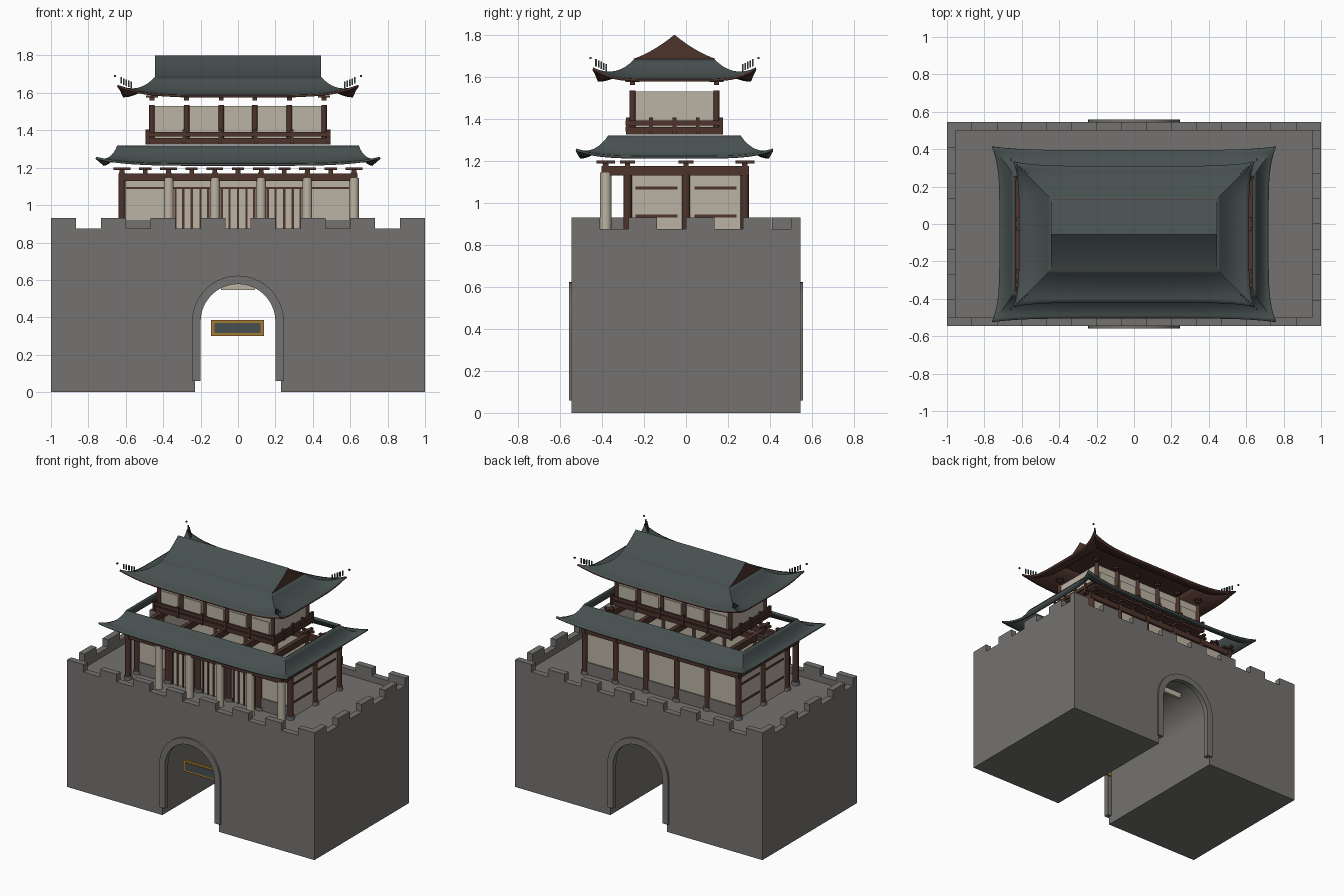
import bpy, bmesh, math
from mathutils import Vector

old = bpy.data.objects.get("Cube")
if old:
    bpy.data.objects.remove(old, do_unlink=True)


def material(name, r, g, b):
    m = bpy.data.materials.new(name)
    m.use_nodes = True
    m.diffuse_color = (r, g, b, 1)
    bsdf = next(n for n in m.node_tree.nodes if n.type == 'BSDF_PRINCIPLED')
    bsdf.inputs["Base Color"].default_value = (r, g, b, 1)
    bsdf.inputs["Roughness"].default_value = 0.9
    return m


STONE = material("grey stone", 0.175, 0.17, 0.16)
PLASTER = material("beige plaster", 0.5, 0.45, 0.37)
WOOD = material("dark red wood", 0.075, 0.034, 0.025)
TILE = material("slate tile", 0.062, 0.08, 0.08)
GOLD = material("gold frame", 0.36, 0.19, 0.035)

MID = -0.055          # centre line of the roofs and upper floor
FLOOR = 0.83          # walkway level


def finish(name, bm, mats, smooth=False):
    mesh = bpy.data.meshes.new(name)
    bm.to_mesh(mesh)
    bm.free()
    for m in mats:
        mesh.materials.append(m)
    ob = bpy.data.objects.new(name, mesh)
    bpy.context.collection.objects.link(ob)
    if smooth:
        bpy.ops.object.select_all(action='DESELECT')
        ob.select_set(True)
        bpy.context.view_layer.objects.active = ob
        bpy.ops.object.shade_smooth_by_angle(angle=math.radians(35))
    return ob


def boxes(name, mat, items):
    """Each item is x0, x1, y0, y1, z0, z1."""
    bm = bmesh.new()
    for x0, x1, y0, y1, z0, z1 in items:
        vs = bmesh.ops.create_cube(bm, size=1)["verts"]
        for v in vs:
            v.co = (x0 + (v.co.x + .5) * (x1 - x0), y0 + (v.co.y + .5) * (y1 - y0),
                    z0 + (v.co.z + .5) * (z1 - z0))
    return finish(name, bm, [mat])


def block(x, y, w, d, z0, z1):
    return (x - w / 2, x + w / 2, y - d / 2, y + d / 2, z0, z1)


def columns(name, mat, spots, r, z0, z1):
    bm = bmesh.new()
    for x, y in spots:
        vs = bmesh.ops.create_cone(bm, cap_ends=True, segments=14, radius1=r, radius2=r,
                                   depth=z1 - z0)["verts"]
        bmesh.ops.translate(bm, verts=vs, vec=(x, y, (z0 + z1) / 2))
    return finish(name, bm, [mat], True)


def prism(name, mats, outline, axis, a, b):
    """Extrude an outline of (u, z) points along x or y."""
    bm = bmesh.new()
    place = (lambda u, z: (a, u, z)) if axis == 'x' else (lambda u, z: (u, a, z))
    face = bm.faces.new([bm.verts.new(place(u, z)) for u, z in outline])
    ext = bmesh.ops.extrude_face_region(bm, geom=[face])
    step = Vector((b - a, 0, 0)) if axis == 'x' else Vector((0, b - a, 0))
    bmesh.ops.translate(bm, vec=step, verts=[e for e in ext["geom"] if isinstance(e, bmesh.types.BMVert)])
    bmesh.ops.recalc_face_normals(bm, faces=bm.faces)
    if len(mats) > 1:       # ends and underside take the second colour
        for f in bm.faces:
            f.material_index = int(abs(f.normal.x) > 0.9 or f.normal.z < -0.5)
    return finish(name, bm, mats, True)


def arch(r, foot, spring=0.378, n=20):
    arc = [(r * math.cos(math.pi * i / n), spring + r * math.sin(math.pi * i / n)) for i in range(n + 1)]
    return [(r, foot)] + arc + [(-r, foot)]


# Gate base with a tunnel through it
HY = 0.545
prism("gate_base", [STONE], [(1, FLOOR), (1, 0)] + arch(0.23, 0) + [(-1, 0), (-1, FLOOR)], 'y', -HY, HY)
for side, name in ((-1, "front_arch_trim"), (1, "back_arch_trim")):
    prism(name, [STONE], arch(0.245, 0.06) + arch(0.2, 0.06)[::-1], 'y', side * 0.52, side * 0.558)

# Parapet and battlements
T, SILL, TOP = 0.045, 0.875, 0.93
wall = [(-1, 1, s * HY, s * (HY - T), FLOOR, SILL) for s in (-1, 1)]
wall += [(s, s * (1 - T), -HY + T, HY - T, FLOOR, SILL) for s in (-1, 1)]
boxes("parapet", STONE, [(min(a, b), max(a, b), min(c, d), max(c, d), e, f) for a, b, c, d, e, f in wall])
unit = 2 / 15
merlons = []
for i in range(0, 15, 2):
    x = -1 + i * unit
    merlons += [(x, x + unit, -HY, -HY + T, SILL, TOP), (x, x + unit, HY - T, HY, SILL, TOP)]
for i in range(0, 8, 2):
    y = -HY + i * 0.136
    lo = max(y, -HY + T)
    merlons += [(1 - T, 1, lo, y + 0.136, SILL, TOP), (-1, -1 + T, -y - 0.136, -lo, SILL, TOP)]
boxes("battlements", STONE, merlons)

# Sign hanging in the tunnel and panel at the crown
boxes("sign_frame", GOLD, [(-0.145, 0.14, -0.43, -0.415, 0.30, 0.385)])
boxes("sign_panel", TILE, [(-0.125, 0.12, -0.435, -0.429, 0.315, 0.37)])
boxes("crown_panel", PLASTER, [(-0.09, 0.09, 0.38, 0.4, 0.545, 0.585)])

# Lower hall columns
XS = [-0.62, -0.37, -0.123, 0.123, 0.37, 0.62]
FRONT, WF, WB = -0.382, -0.278, 0.28
dark = [(x, y) for x in XS for y in (WF, WB)] + [(-0.62, FRONT), (-0.62, 0), (0.62, 0)]
pale = [(x, FRONT) for x in XS[1:]]
columns("hall_columns", WOOD, dark, 0.02, FLOOR, 1.15)
columns("porch_columns", PLASTER, pale, 0.027, FLOOR, 1.145)
columns("column_bases", STONE, dark, 0.028, FLOOR, FLOOR + 0.025)

# Lower hall walls, stone footing and beams
boxes("hall_walls", PLASTER, [(-0.61, 0.61, WF, WF + 0.014, FLOOR, 1.14), (-0.61, 0.61, WB - 0.014, WB, FLOOR, 1.14),
      (-0.62, -0.606, WF, WB, FLOOR, 1.14), (0.606, 0.62, WF, WB, FLOOR, 1.14)])
boxes("wall_footing", STONE, [(-0.6, 0.6, WB - 0.01, WB + 0.008, FLOOR, 0.92),
      (-0.6, -0.38, WF - 0.008, WF, FLOOR, 0.92), (0.38, 0.6, WF - 0.008, WF, FLOOR, 0.92)])
beams = [(-0.64, 0.64, y - 0.015, y + 0.015, 1.13, 1.17) for y in (FRONT, WF, WB)]
beams += [(x - 0.015, x + 0.015, FRONT - 0.02, WB + 0.02, 1.13, 1.175) for x in XS]
boxes("hall_beams", WOOD, beams)
trim = [(-0.6, 0.6, WF - 0.007, WF, 1.085, 1.097)]
for c in (-0.247, 0, 0.247):
    trim += [block(c + k * 0.046, WF - 0.003, 0.012, 0.008, FLOOR, 1.09) for k in (-1.9, -1, 0, 1, 1.9)]
for s in (-1, 1):
    for a, b in ((-0.24, -0.04), (0.04, 0.24)):
        trim += [block(s * 0.621, (a + b) / 2, 0.008, b - a, z, z + 0.014) for z in (0.93, 1.063)]
boxes("door_bars", WOOD, trim)

# Brackets under both roofs
brackets = []


def bracket(x, y, z, w, h):
    brackets.extend([block(x, y, 0.025, 0.025, z, z + h), block(x, y, w, 0.02, z + h * 0.6, z + h),
                     block(x, y, 0.02, w, z + h * 0.6, z + h)])


for i in range(11):
    for y in (FRONT, WB):
        bracket(-0.62 + i * 0.124, y, 1.165, 0.09 if i % 2 == 0 else 0.065, 0.036)
for s in (-1, 1):
    bracket(s * 0.62, 0, 1.165, 0.07, 0.036)
    bracket(s * 0.62, WF, 1.165, 0.07, 0.036)
UX = [-0.46, -0.275, -0.09, 0.09, 0.275, 0.46]
UF, UB = MID - 0.2, MID + 0.2
for x in UX:
    for y in (UF, UB):
        bracket(x, y, 1.56, 0.065, 0.025)
boxes("brackets", WOOD, brackets)

# Upper floor
boxes("upper_walls", PLASTER, [(-0.45, 0.45, UF, UF + 0.014, 1.34, 1.53), (-0.45, 0.45, UB - 0.014, UB, 1.34, 1.53),
      (-0.46, -0.446, UF, UB, 1.34, 1.53), (0.446, 0.46, UF, UB, 1.34, 1.53)])
columns("upper_columns", WOOD, [(x, y) for x in UX for y in (UF, UB)], 0.015, 1.33, 1.535)
panels = [((a + b) / 2, y) for a, b in zip(UX, UX[1:]) for y in (UF - 0.003, UB + 0.003)]
boxes("window_panels", PLASTER, [block(x, y, 0.135, 0.008, 1.37, 1.475) for x, y in panels])

# Balcony with railing
BX, BY = 0.485, 0.222
balcony = [block(0, MID, 2 * BX, 2 * BY, 1.325, 1.345)]
for s in (-1, 1):
    for z0, z1 in ((1.34, 1.36), (1.368, 1.392)):
        balcony += [block(0, MID + s * BY, 2 * BX + 0.02, 0.012, z0, z1),
                    block(s * BX, MID, 0.012, 2 * BY + 0.02, z0, z1)]
    balcony += [block(x * 1.05, MID + s * BY, 0.018, 0.018, 1.325, 1.405) for x in UX]
    balcony += [block(s * BX, MID + k * BY, 0.018, 0.018, 1.325, 1.405) for k in (-0.5, 0, 0.5)]
boxes("balcony", WOOD, balcony)


def curved_roof(name, mats, inner, outer, flare, z_top, z_eave, lift, n=24, m=8):
    """Four concave slopes with swept-up corners around an open middle."""
    bm = bmesh.new()
    for k in range(4):
        long_side = k % 2 == 0
        sign = 1 if k < 2 else -1
        grid = []
        for j in range(m + 1):
            t = j / m
            row = []
            for i in range(n + 1):
                u = 2 * i / n - 1
                bend = abs(u) ** 5 * t * t
                hx, hy = (a + (b - a) * t + f * bend for a, b, f in zip(inner, outer, flare))
                # each row runs to the shared corner point
                cx, cy = (a + (b - a) * t + f * t * t for a, b, f in zip(inner, outer, flare))
                z = z_top + (z_eave - z_top) * (1 - (1 - t) ** 2) + lift * bend
                x, y = (u * cx, -hy) if long_side else (hx, u * cy)
                row.append(bm.verts.new((sign * x, sign * y + MID, z)))
            grid.append(row)
        for j in range(m):
            for i in range(n):
                f = bm.faces.new((grid[j][i], grid[j + 1][i], grid[j + 1][i + 1], grid[j][i + 1]))
                f.normal_update()
                if f.normal.z < 0:
                    f.normal_flip()
    bmesh.ops.remove_doubles(bm, verts=bm.verts, dist=0.0005)
    ob = finish(name, bm, mats, True)
    shell = ob.modifiers.new("thickness", 'SOLIDIFY')
    shell.thickness = 0.012
    shell.offset = -1
    if len(mats) > 1:
        shell.material_offset = 1
        shell.material_offset_rim = 1


curved_roof("lower_roof", [TILE], (0.645, 0.315), (0.72, 0.45), (0.04, 0.018), 1.32, 1.222, 0.036)
curved_roof("upper_roof", [TILE, WOOD], (0.44, 0.185), (0.615, 0.365), (0.03, 0.022), 1.69, 1.588, 0.056)

# Gabled top with concave slopes
half = [(0.195 * (1 - t), 1.685 + 0.115 * (0.6 * t + 0.4 * t * t)) for t in (i / 8 for i in range(9))]
prism("gable_roof", [TILE, WOOD], [(MID + u, z) for u, z in half] + [(MID - u, z) for u, z in half[-2::-1]],
      'x', -0.445, 0.445)

# Small ridge figures on the swept corners
figures = []
for sx in (-1, 1):
    for sy in (-1, 1):
        for i in range(5):
            figures.append(block(sx * (0.572 + i * 0.013), MID + sy * (0.325 + i * 0.012), 0.008, 0.008,
                                 1.625 + i * 0.006, 1.66 + i * 0.006))
        figures.append(block(sx * 0.658, MID + sy * 0.4, 0.01, 0.01, 1.685, 1.695))
boxes("ridge_figures", TILE, figures)
